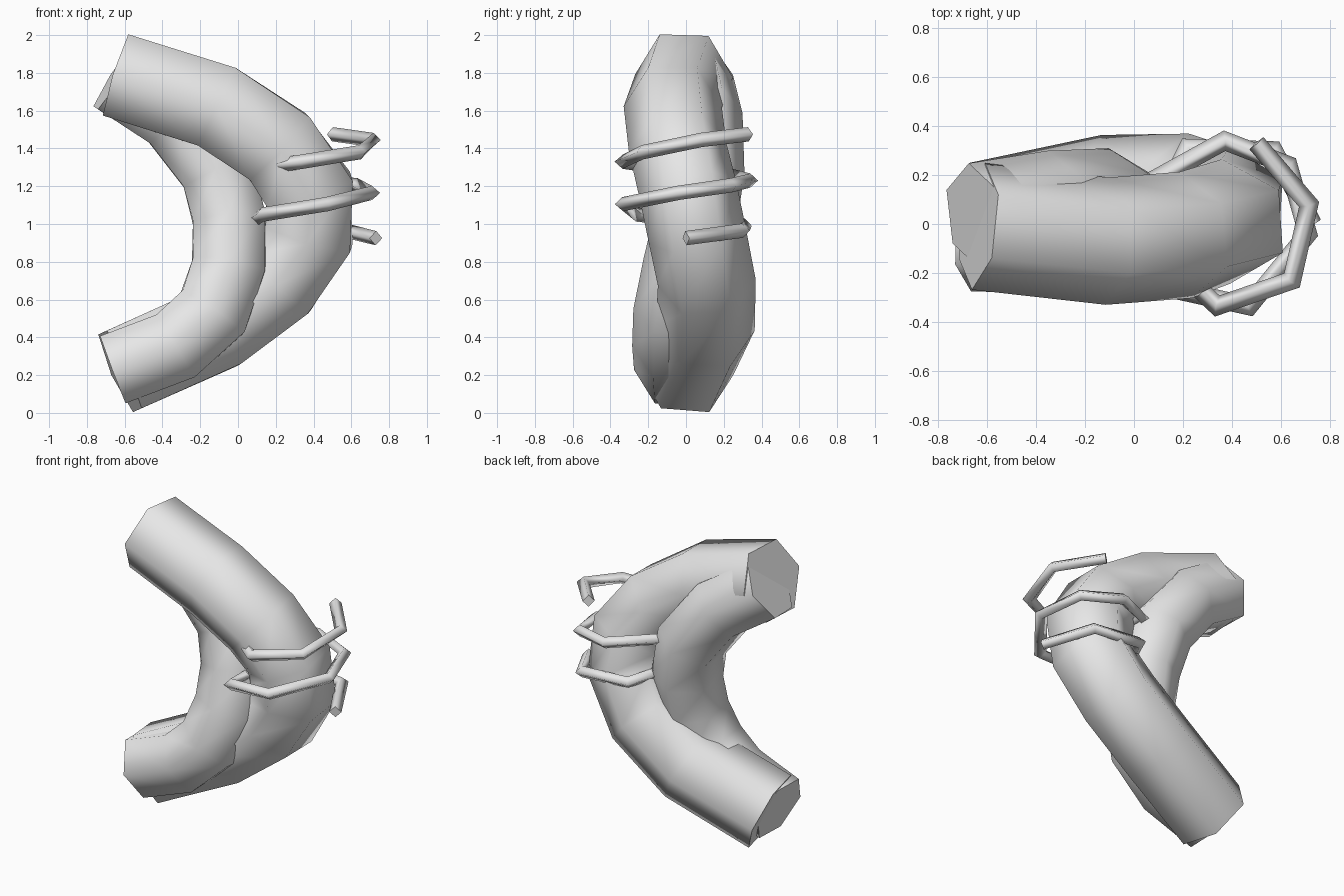
import bpy
import bmesh
import math
from mathutils import Vector

cube = bpy.data.objects.get("Cube")
if cube:
    bpy.data.objects.remove(cube, do_unlink=True)

grey = bpy.data.materials.new("plain_grey")
grey.use_nodes = True
COLOUR = (0.8, 0.8, 0.8, 1)
grey.diffuse_color = COLOUR
grey.node_tree.nodes["Principled BSDF"].inputs["Base Color"].default_value = COLOUR


def sweep(name, path, radius, reference, sides):
    """Mitred tube, smooth along its length, with flat closed ends."""
    pts = [Vector(p) for p in path]
    bm = bmesh.new()
    rings = []
    for i, p in enumerate(pts):
        before = (p - pts[i - 1]).normalized() if i else None
        after = (pts[i + 1] - p).normalized() if i + 1 < len(pts) else None
        tangent = ((before or after) + (after or before)).normalized()
        stretch = 1 / max(tangent.dot(after or before), 0.75)
        side = (reference - tangent * reference.dot(tangent)).normalized()
        other = tangent.cross(side)
        ring = []
        for k in range(sides):
            a = math.tau * k / sides
            ring.append(bm.verts.new(p + radius * (side * math.cos(a) + other * math.sin(a) * stretch)))
        rings.append(ring)
    for lower, upper in zip(rings, rings[1:]):
        for k in range(sides):
            n = (k + 1) % sides
            bm.faces.new((lower[k], lower[n], upper[n], upper[k])).smooth = True
    for cap in (rings[0][::-1], rings[-1]):
        for edge in bm.faces.new(cap).edges:
            edge.smooth = False
    bmesh.ops.recalc_face_normals(bm, faces=bm.faces)
    mesh = bpy.data.meshes.new(name)
    bm.to_mesh(mesh)
    bm.free()
    mesh.materials.append(grey)
    bpy.context.collection.objects.link(bpy.data.objects.new(name, mesh))


Y = Vector((0, 1, 0))
Z = Vector((0, 0, 1))

# Wide bent tube, leaning forward at the top and back at the bottom
sweep("outer_tube", [
    (-0.635, -0.01, 1.785), (-0.11, -0.07, 1.62), (0.21, -0.045, 1.41), (0.375, 0.01, 1.18),
    (0.375, 0.06, 0.94), (0.21, 0.11, 0.69), (-0.11, 0.105, 0.45), (-0.625, -0.005, 0.22)], 0.26, Y, 6)

# Tighter bent tube, crossing behind at the top and in front at the bottom
sweep("inner_tube", [
    (-0.65, 0.03, 1.775), (-0.34, 0.08, 1.575), (-0.11, 0.09, 1.28), (-0.045, 0.05, 1.02),
    (-0.05, -0.01, 0.77), (-0.135, -0.06, 0.53), (-0.33, -0.065, 0.355), (-0.66, -0.055, 0.23)], 0.22, Y, 6)

# Thin wire coiled around the bend
sweep("wire_coil", [
    (0.50, 0.33, 1.475), (0.715, 0.08, 1.445), (0.645, -0.23, 1.38), (0.34, -0.335, 1.33),
    (0.13, -0.14, 1.30), (0.08, 0.18, 1.27), (0.37, 0.34, 1.23), (0.63, 0.24, 1.205),
    (0.71, -0.04, 1.165), (0.47, -0.335, 1.105), (0.13, -0.26, 1.05), (0.09, 0.05, 1.02),
    (0.22, 0.31, 0.99), (0.57, 0.30, 0.965), (0.73, 0.00, 0.925)], 0.038, Z, 4)
